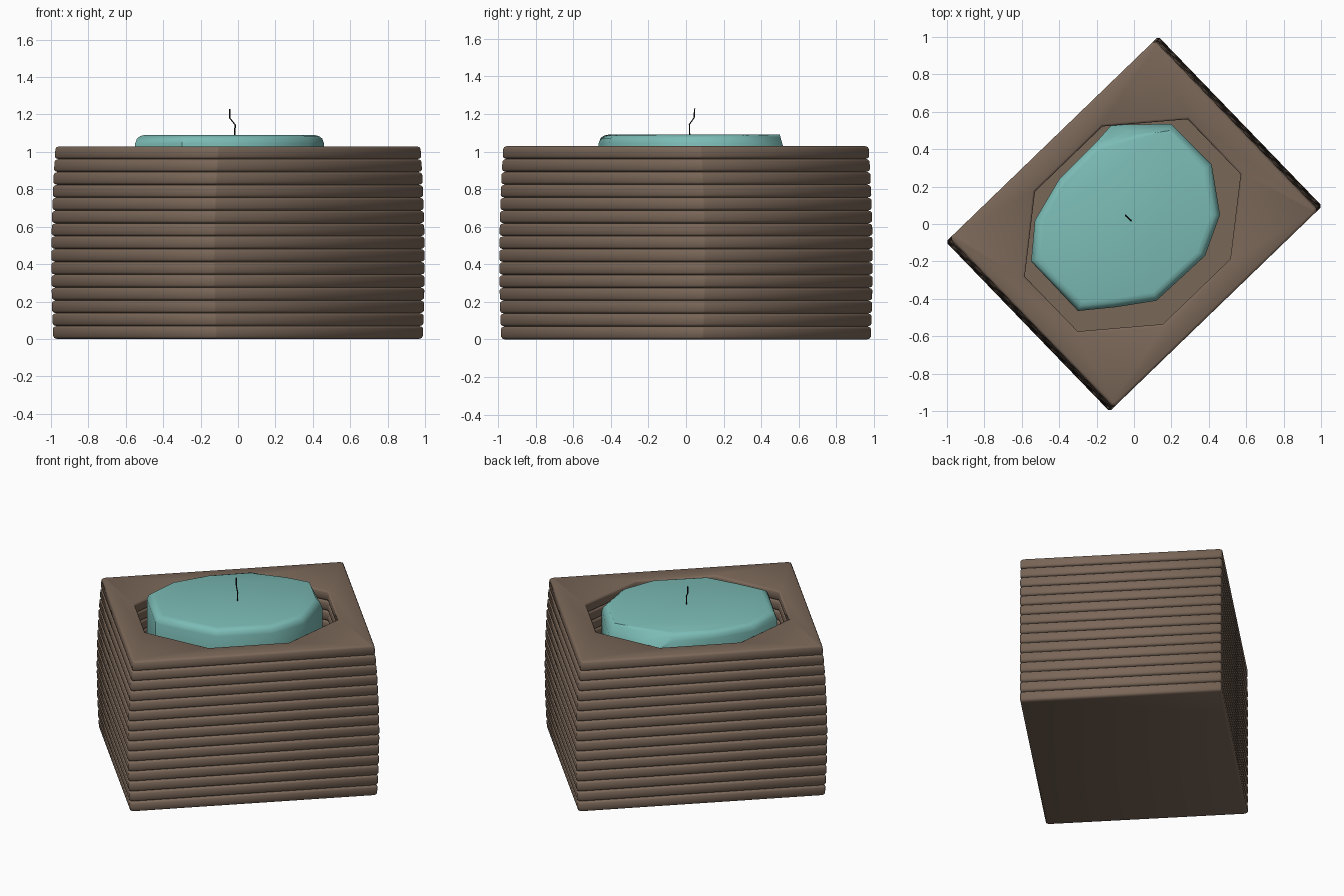
import bpy, bmesh, math
from mathutils import Vector, Matrix

if "Cube" in bpy.data.objects:
    bpy.data.objects.remove(bpy.data.objects["Cube"])

TURN = Matrix.Rotation(math.radians(44), 4, 'Z')
LAYERS, TOP = 15, 1.03
STEP = TOP / LAYERS


def material(name, col):
    m = bpy.data.materials.new(name)
    m.diffuse_color = (*col, 1)
    m.use_nodes = True
    m.node_tree.nodes["Principled BSDF"].inputs["Base Color"].default_value = m.diffuse_color
    return m


BROWN = material("brown wood", (0.195, 0.135, 0.098))
TEAL = material("teal wax", (0.2, 0.5, 0.465))
BLACK = material("black wick", (0.012, 0.012, 0.012))


def loft(name, rings, mat, smooth, matrix=Matrix()):
    """Skin a list of equal-length rings and cap both ends."""
    bm = bmesh.new()
    vs = [[bm.verts.new(matrix @ Vector(p)) for p in r] for r in rings]
    n = len(rings[0])
    for a, b in zip(vs, vs[1:]):
        for i in range(n):
            j = (i + 1) % n
            bm.faces.new((a[i], a[j], b[j], b[i]))
    bm.faces.new(vs[0][::-1])
    bm.faces.new(vs[-1])
    bmesh.ops.recalc_face_normals(bm, faces=bm.faces[:])
    me = bpy.data.meshes.new(name)
    bm.to_mesh(me)
    bm.free()
    me.materials.append(mat)
    ob = bpy.data.objects.new(name, me)
    bpy.context.collection.objects.link(ob)
    bpy.ops.object.select_all(action='DESELECT')
    ob.select_set(True)
    bpy.context.view_layer.objects.active = ob
    bpy.ops.object.shade_smooth_by_angle(angle=math.radians(smooth))
    return ob


def rect(z, inset):
    # Rectangle with clipped corners; the long sides bulge at mid height
    a = 0.79 - 0.03 * ((z - 0.42) / 0.6) ** 2 - inset
    b, c = 0.63 - inset, 0.012
    return [(a, b - c, z), (a - c, b, z), (c - a, b, z), (-a, b - c, z),
            (-a, c - b, z), (c - a, -b, z), (a - c, -b, z), (a, c - b, z)]


def octagon(z, grow):
    return [(-0.01 + (0.655 + grow) * math.cos(t), (0.533 + grow) * math.sin(t), z)
            for t in (math.radians(22.5 + 45 * i) for i in range(8))]


# Holder: stacked slats outside, matching ridges inside the eight-sided hole
profile = [(0.0, 0.014), (0.005, 0.004), (0.013, 0.0),
           (STEP - 0.013, 0.0), (STEP - 0.005, 0.004), (STEP, 0.014)]
outer, inner = [], []
for k in range(LAYERS):
    pts = profile if k == 0 else profile[1:]
    outer += [rect(k * STEP + h, d) for h, d in pts]
    if k:
        inner += [octagon(k * STEP + h, d) for h, d in (profile if k == 1 else profile[1:])]
loft("holder", outer + inner[::-1], BROWN, 50, TURN)

# Wax: uneven block, with a slumped side at the back
outline = [(-0.55, -0.20), (-0.30, -0.465), (-0.10, -0.445), (0.12, -0.41), (0.38, -0.17),
           (0.46, 0.05), (0.415, 0.32), (0.20, 0.535), (-0.12, 0.53), (-0.20, 0.44),
           (-0.40, 0.24), (-0.53, 0.02)]
SLUMP = {7: (0.19, 0.50), 8: (0.03, 0.475)}


def wax_ring(z, s, low=None):
    ring = []
    for i, (x, y) in enumerate(outline):
        if low is not None and i in SLUMP:
            tx, ty = SLUMP[i]
            ring.append((x + (tx - x) * low, y + (ty - y) * low, 0.99 + (z - 0.99) * low))
        else:
            cx, cy = -0.045, 0.04
            ring.append((cx + (x - cx) * s, cy + (y - cy) * s, z))
    return ring


loft("wax", [wax_ring(STEP, 0.98), wax_ring(0.9, 1), wax_ring(1.045, 1, 0),
             wax_ring(1.072, 0.98, 0.6), wax_ring(1.085, 0.945, 0.9),
             wax_ring(1.09, 0.9, 1)], TEAL, 45)

# Wick: thin bent thread
path = [(-0.02, 0.02, 1.06), (-0.015, 0.018, 1.145), (-0.043, 0.043, 1.18), (-0.045, 0.046, 1.23)]
loft("wick", [[(x + 0.004 * math.cos(t), y + 0.004 * math.sin(t), z)
               for t in (math.radians(60 * i) for i in range(6))] for x, y, z in path], BLACK, 40)
